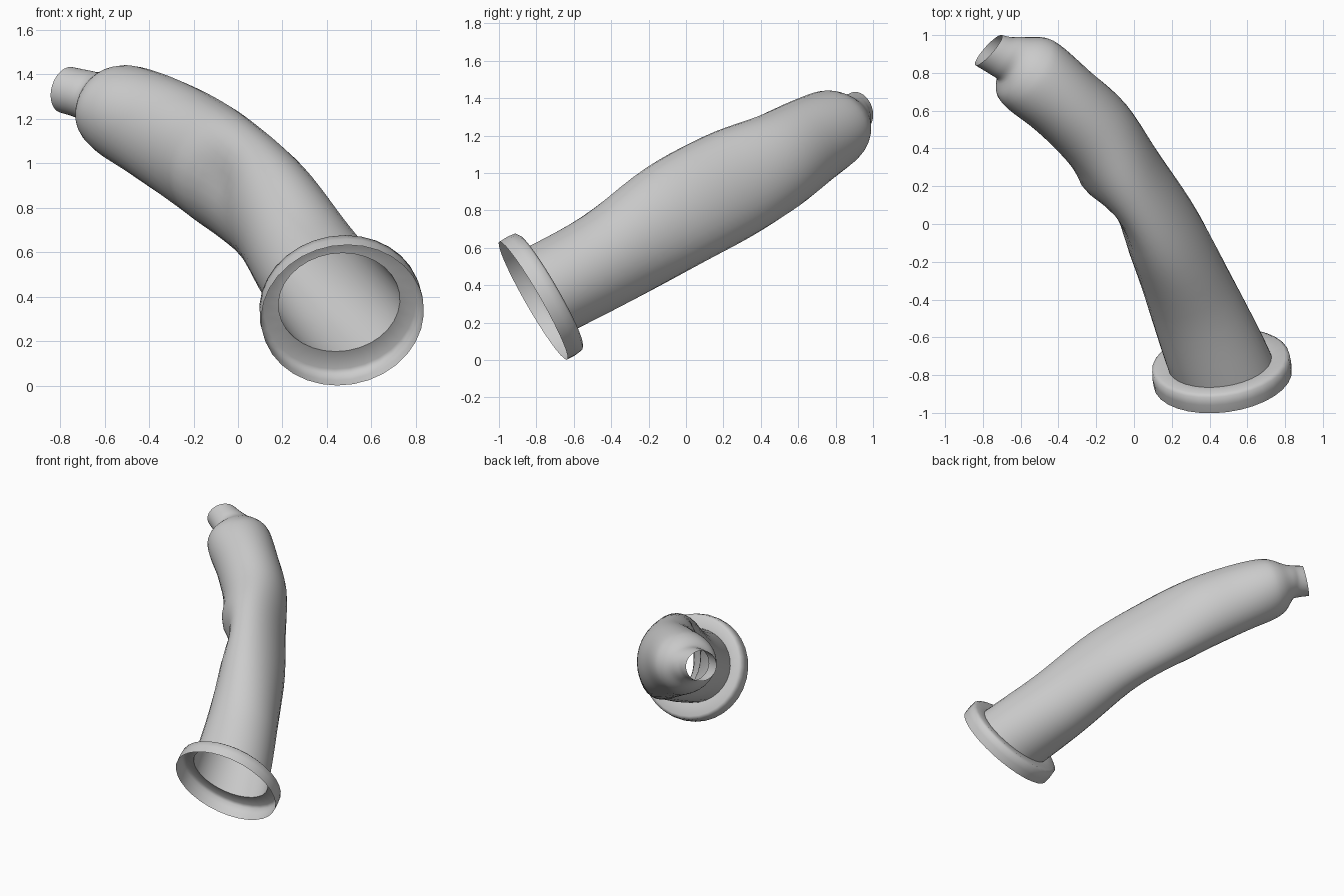
import bpy, bmesh, math
from mathutils import Vector

if "Cube" in bpy.data.objects:
    bpy.data.objects.remove(bpy.data.objects["Cube"])

SIDES = 32
Z = Vector((0, 0, 1))
AXIS = Vector((-0.11, 0.86, 0.495)).normalized()   # flange axis
RIM = Vector((0.47, -0.817, 0.317))                # centre of the open rim


def bump(x, center, width):
    return math.exp(-((x - center) / width) ** 2)


def ring(center, tangent, w, h, roll=0.0, param=0.0):
    """Elliptical loop across the tangent, w wide and h tall (half sizes)."""
    t = tangent.normalized()
    u = t.cross(Z).normalized()
    v = u.cross(t)
    u, v = (u * math.cos(roll) + v * math.sin(roll),
            v * math.cos(roll) - u * math.sin(roll))
    # Fold inside the bend: a dent followed by a bulge
    dent, bulge = 0.2 * bump(param, 2.6, 0.4), 0.17 * bump(param, 3.3, 0.3)
    pts = []
    for i in range(SIDES):
        a = 2 * math.pi * i / SIDES
        k = 1 - dent * bump(a, 2.75, 0.55) + bulge * bump(a, 3.2, 0.6)
        pts.append(center + u * w * k * math.cos(a) + v * h * k * math.sin(a))
    return pts


def loft(name, rings, sharp):
    """Skin a list of loops into an open smooth shell."""
    bm = bmesh.new()
    loops = [[bm.verts.new(p) for p in r] for r in rings]
    for a, b in zip(loops, loops[1:]):
        for i in range(SIDES):
            j = (i + 1) % SIDES
            bm.faces.new((a[i], a[j], b[j], b[i]))
    bmesh.ops.recalc_face_normals(bm, faces=bm.faces)
    mesh = bpy.data.meshes.new(name)
    bm.to_mesh(mesh)
    bm.free()
    obj = bpy.data.objects.new(name, mesh)
    bpy.context.collection.objects.link(obj)
    bpy.ops.object.select_all(action='DESELECT')
    obj.select_set(True)
    bpy.context.view_layer.objects.active = obj
    bpy.ops.object.shade_smooth_by_angle(angle=math.radians(sharp))
    return obj


def catmull(p0, p1, p2, p3, s):
    return [0.5 * (2 * b + (c - a) * s + (2 * a - 5 * b + 4 * c - d) * s * s
                   + (3 * b - a - 3 * c + d) * s ** 3)
            for a, b, c, d in zip(p0, p1, p2, p3)]


# Sleeve stations: x, y, z, half width, half height, roll
stations = [
    (0.455, -0.735, 0.375, 0.275, 0.255, 0.0),
    (0.32, -0.42, 0.543, 0.242, 0.262, 0.08),
    (0.16, -0.06, 0.775, 0.208, 0.295, 0.25),
    (-0.02, 0.235, 0.935, 0.195, 0.295, 0.25),
    (-0.20, 0.485, 1.06, 0.215, 0.265, 0.15),
    (-0.38, 0.655, 1.165, 0.212, 0.24, 0.05),
    (-0.525, 0.775, 1.235, 0.218, 0.215, 0.0),
    (-0.595, 0.828, 1.268, 0.198, 0.18, 0.0),
    (-0.65, 0.872, 1.295, 0.135, 0.122, 0.0),
    (-0.70, 0.89, 1.312, 0.115, 0.11, 0.0),
    (-0.77, 0.92, 1.33, 0.106, 0.106, 0.0),
]
STEPS = 5
samples = []
last = len(stations) - 1
for i in range(last):
    p = [stations[max(0, min(last, i + k))] for k in (-1, 0, 1, 2)]
    samples += [(i + s / STEPS, catmull(*p, s / STEPS)) for s in range(STEPS)]
samples.append((last, stations[-1]))

# Bent sleeve with a fold inside the bend and a narrow open tip
rings = []
for n, (param, q) in enumerate(samples):
    lo = Vector(samples[max(0, n - 4)][1][:3])
    hi = Vector(samples[min(len(samples) - 1, n + 4)][1][:3])
    tangent = (hi - lo).normalized()
    if param < 1:
        tangent = AXIS.lerp(tangent, param)
    if param > 8:
        tangent = tangent.lerp(Vector((-0.73, 0.65, 0.22)), (param - 8) / 2)
    rings.append(ring(Vector(q[:3]), tangent, q[3], q[4], q[5], param))
loft("sleeve", rings, 60)

# Cuff flange: open rim, short wall and back annulus meeting the sleeve
loft("cuff_flange", [
    ring(RIM, AXIS, 0.368, 0.364),
    ring(RIM + AXIS * 0.05, AXIS, 0.37, 0.366),
    ring(RIM + AXIS * 0.095, AXIS, 0.366, 0.36),
    ring(RIM + AXIS * 0.108, AXIS, 0.345, 0.34),
    rings[0],
], 80)
